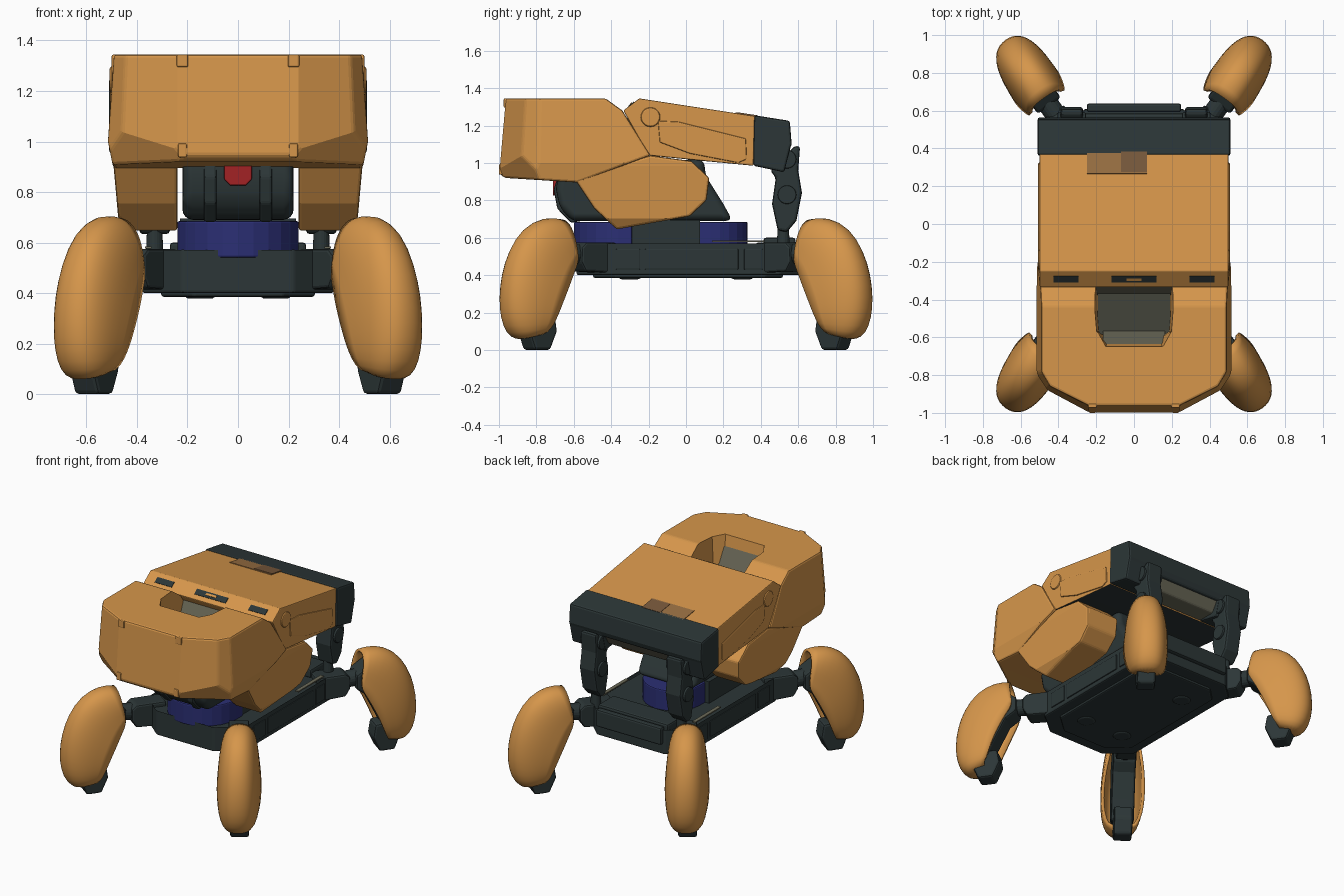
import bpy, bmesh, math
from mathutils import Vector

cube = bpy.data.objects.get("Cube")
if cube:
    bpy.data.objects.remove(cube, do_unlink=True)


def material(name, r, g, b):
    m = bpy.data.materials.new(name)
    m.use_nodes = True
    m.diffuse_color = (r, g, b, 1)
    bsdf = next(n for n in m.node_tree.nodes if n.type == 'BSDF_PRINCIPLED')
    bsdf.inputs["Base Color"].default_value = (r, g, b, 1)
    bsdf.inputs["Roughness"].default_value = 0.7
    return m


ORANGE = material("orange_armour", 0.67, 0.305, 0.07)
DARK = material("dark_metal", 0.025, 0.037, 0.038)
BLUE = material("blue_ring", 0.024, 0.028, 0.175)
RED = material("red_lens", 0.36, 0.016, 0.018)
OLIVE = material("olive_grey", 0.15, 0.145, 0.10)
SHADE = material("dark_olive", 0.055, 0.056, 0.042)
BROWN = material("worn_brown", 0.32, 0.16, 0.055)
UMBER = material("deep_brown", 0.19, 0.10, 0.045)


def finish(name, bm, mats, bevel=0.0, segments=2, smooth=False, turn=0.0):
    bmesh.ops.recalc_face_normals(bm, faces=bm.faces[:])
    for f in bm.faces:
        f.smooth = smooth
    me = bpy.data.meshes.new(name)
    bm.to_mesh(me)
    bm.free()
    for m in mats:
        me.materials.append(m)
    ob = bpy.data.objects.new(name, me)
    bpy.context.collection.objects.link(ob)
    ob.rotation_euler.z = turn
    if bevel:
        mod = ob.modifiers.new("bevel", 'BEVEL')
        mod.width, mod.segments, mod.limit_method = bevel, segments, 'ANGLE'
        mod.harden_normals = smooth
    return ob


def extrude(points, a, b, place):
    """Closed outline swept from depth a to depth b."""
    bm = bmesh.new()
    low = [bm.verts.new(place(p, a)) for p in points]
    high = [bm.verts.new(place(p, b)) for p in points]
    bm.faces.new(low)
    bm.faces.new(high)
    n = len(points)
    for i in range(n):
        j = (i + 1) % n
        bm.faces.new((low[i], low[j], high[j], high[i]))
    return bm


def across(p, x):
    return (x, p[0], p[1])


def along(p, y):
    return (p[0], y, p[1])


def prism(name, points, a, b, mats, cuts=(), place=across, **kw):
    """Side outline, trimmed by outward-facing planes."""
    bm = extrude(points, a, b, place)
    for co, no in cuts:
        bmesh.ops.bisect_plane(bm, geom=bm.verts[:] + bm.edges[:] + bm.faces[:],
                               plane_co=co, plane_no=no, clear_outer=True)
        bmesh.ops.holes_fill(bm, edges=bm.edges[:], sides=0)
    return finish(name, bm, mats, **kw)


def slab(name, plan, z0, z1, mats, **kw):
    return finish(name, extrude(plan, z0, z1, lambda p, z: (p[0], p[1], z)), mats, **kw)


def box(name, centre, size, mat, tilt=0.0, bevel=0.0):
    bm = bmesh.new()
    bmesh.ops.create_cube(bm, size=1)
    bmesh.ops.scale(bm, vec=size, verts=bm.verts)
    ob = finish(name, bm, [mat], bevel)
    ob.location = centre
    ob.rotation_euler.x = tilt
    return ob


def rod(name, p, q, r0, r1, mat, turn=0.0, sides=20):
    p, q = Vector(p), Vector(q)
    bm = bmesh.new()
    bmesh.ops.create_cone(bm, cap_ends=True, segments=sides, radius1=r0, radius2=r1, depth=(q - p).length)
    bmesh.ops.rotate(bm, matrix=(q - p).to_track_quat('Z', 'Y').to_matrix(), verts=bm.verts)
    bmesh.ops.translate(bm, vec=(p + q) / 2, verts=bm.verts)
    return finish(name, bm, [mat], 0.006, turn=turn)


def mirrored(half):
    return half + [(-x, y) for x, y in reversed(half)]


def both(planes):
    return [((s * c[0], c[1], c[2]), (s * n[0], n[1], n[2])) for c, n in planes for s in (1, -1)]


# front hood with faceted corners
hood = prism("front_hood", [(-0.963, 1.345), (-0.43, 1.345), (-0.34, 1.28), (-0.19, 1.04), (-0.58, 0.895),
             (-0.81, 0.91), (-0.97, 0.92), (-0.998, 0.945)], -0.53, 0.53, [ORANGE],
             both([((0.515, 0, 1.0), (1, 0, 0.07)), ((0.515, 0, 1.0), (1, 0, -0.2)),
                   ((0.24, -0.98, 1.15), (0.45, -0.89, 0.078)), ((0.5, -0.815, 1.0), (0.85, -0.5, 0.07)),
                   ((0.25, -0.97, 0.935), (0.55, -0.78, -0.43))]), bevel=0.012)
# cockpit opening, tapered towards its floor
opening = slab("opening_cutter", mirrored([(0.21, -0.1), (0.21, -0.45), (0.2, -0.57), (0.15, -0.66)]),
               1.08, 1.4, [ORANGE])
for v in opening.data.vertices:
    if v.co.z < 1.2:
        v.co.x *= 0.93
        v.co.y = max(v.co.y, -0.6)
opening.hide_render = True
cut = hood.modifiers.new("opening", 'BOOLEAN')
cut.operation, cut.object, cut.solver = 'DIFFERENCE', opening, 'EXACT'
bpy.context.view_layer.objects.active = hood
for m in [m.name for m in hood.modifiers]:
    bpy.ops.object.modifier_apply(modifier=m)
bpy.data.objects.remove(opening, do_unlink=True)
prism("cockpit_back", [(-0.31, 1.25), (-0.375, 1.09), (-0.2, 1.09)], -0.2, 0.2, [OLIVE])
prism("cockpit_front", [(-0.635, 1.27), (-0.56, 1.09), (-0.7, 1.09)], -0.165, 0.165, [OLIVE])
box("cockpit_floor", (0, -0.465, 1.09), (0.385, 0.24, 0.03), SHADE)
for x in (-0.22, 0.22):
    box("upper_clamp", (x, -0.962, 1.32), (0.045, 0.025, 0.05), ORANGE, bevel=0.006)
    box("lower_clamp", (x, -0.988, 0.965), (0.035, 0.025, 0.055), ORANGE, bevel=0.006)

# rear armour block with dark underside
rear = prism("rear_armour", [(-0.335, 1.28), (-0.25, 1.345), (0.37, 1.25), (0.36, 0.985), (0.1, 1.01), (-0.2, 1.04)],
             -0.5, 0.5, [ORANGE, DARK], bevel=0.006)
for f in rear.data.polygons:
    f.material_index = int(f.normal.z < -0.9)
for x, w in ((-0.36, 0.13), (0, 0.24), (0.36, 0.13)):
    box("front_vent", (x, -0.292, 1.313), (w, 0.04, 0.008), DARK, tilt=math.radians(38))
box("vent_bridge", (0, -0.292, 1.315), (0.08, 0.015, 0.012), ORANGE, tilt=math.radians(38))
for s in (-1, 1):
    prism("side_pocket", [(-0.15, 1.225), (-0.04, 1.22), (0.32, 1.13), (0.325, 1.02), (0.28, 1.0), (0.02, 1.05),
          (-0.14, 1.11)], s * 0.49, s * 0.507, [ORANGE], bevel=0.006)
    rod("side_cap", (s * 0.49, -0.19, 1.245), (s * 0.508, -0.19, 1.245), 0.055, 0.05, ORANGE)
slope = math.radians(-8.7)
box("worn_patch", (-0.09, 0.325, 1.258), (0.32, 0.12, 0.006), BROWN, slope)
box("worn_patch_core", (0, 0.33, 1.2585), (0.14, 0.11, 0.008), UMBER, slope)

# dark rear cap, corner brackets and folded arms
prism("rear_cap", [(0.365, 1.255), (0.555, 1.225), (0.565, 1.1), (0.55, 1.06), (0.36, 1.06)], -0.51, 0.51, [DARK],
      bevel=0.012)
prism("cap_underside", [(0.36, 1.07), (0.54, 1.07), (0.49, 0.99), (0.36, 0.99)], -0.26, 0.26, [OLIVE], bevel=0.01)
for s in (-1, 1):
    prism("cap_bracket", [(0.36, 1.1), (0.563, 1.1), (0.525, 0.95), (0.36, 0.985)], s * 0.25, s * 0.51, [DARK],
          bevel=0.012)
    prism("rear_arm", [(0.45, 0.96), (0.58, 1.09), (0.61, 1.09), (0.6, 0.96), (0.62, 0.84), (0.59, 0.69),
          (0.54, 0.63), (0.49, 0.64), (0.46, 0.78), (0.48, 0.92)], s * 0.27, s * 0.39, [DARK], bevel=0.015)
    for z in (1.02, 0.83):
        rod("arm_joint", (s * 0.255, 0.54, z), (s * 0.405, 0.54, z), 0.05, 0.05, DARK)
    rod("arm_pin", (s * 0.33, 0.52, 0.54), (s * 0.33, 0.52, 0.66), 0.035, 0.03, DARK)

# lower side panels
for s in (-1, 1):
    prism("side_panel", [(-0.6, 0.92), (-0.49, 0.755), (-0.37, 0.645), (0.02, 0.715), (0.11, 0.8), (0.125, 0.92),
          (0.03, 1.01), (-0.19, 1.04)], s * 0.24, s * 0.5, [ORANGE],
          [((s * 0.497, 0, 0.95), (s, 0, -0.09)), ((s * 0.473, 0, 0.7), (s * 0.83, 0, -0.55))], bevel=0.012)

# central body, ribs and lens
prism("central_body", [(-0.68, 0.95), (-0.695, 0.86), (-0.675, 0.76), (-0.61, 0.69), (0.25, 0.69), (0.2, 0.78),
      (0.1, 0.94), (0.1, 1.02), (-0.5, 1.0)], -0.22, 0.22, [DARK], bevel=0.055, segments=4, smooth=True)
for x in (-0.11, 0.11):
    prism("body_rib", [(-0.69, 0.91), (-0.708, 0.86), (-0.688, 0.755), (-0.615, 0.68), (-0.5, 0.7), (-0.5, 0.9)],
          x - 0.025, x + 0.025, [DARK], bevel=0.01)
slab("lens", mirrored([(0.055, 0.91), (0.055, 0.85), (0.03, 0.825)]), 0.68, 0.712, [RED],
     bevel=0.006).rotation_euler.x = math.pi / 2

# rounded turntable: blue ends, dark middle
arc = [(math.cos(a * math.pi / 12), math.sin(a * math.pi / 12)) for a in range(13)]
for name, y, r, s in (("front_ring", -0.36, 0.24, -1), ("rear_ring", 0.13, 0.2, 1)):
    outline = [(r, y - s * 0.07)] + [(r * x, y + s * r * h) for x, h in arc] + [(-r, y - s * 0.07)]
    slab(name, outline, 0.54, 0.685, [BLUE], bevel=0.008)
box("ring_middle", (0, -0.125, 0.615), (0.46, 0.4, 0.16), DARK)

# chassis tray
plan = mirrored([(0.22, -0.585), (0.38, -0.45), (0.38, 0.5), (0.26, 0.61)])
bm = extrude(plan, 0.4, 0.58, lambda p, z: (p[0], p[1], z))
top = [f for f in bm.faces if all(v.co.z > 0.5 for v in f.verts)]
bmesh.ops.inset_region(bm, faces=top, thickness=0.05, use_even_offset=True)
bmesh.ops.translate(bm, vec=(0, 0, -0.035), verts=top[0].verts)
finish("chassis", bm, [DARK], 0.01)
slab("belly_plate", [(x * 0.8, y * 0.85) for x, y in plan], 0.385, 0.41, [DARK], bevel=0.01)
for s in (-1, 1):
    for y, w in ((-0.31, 0.13), (0.03, 0.5), (0.36, 0.1)):
        box("chassis_panel", (s * 0.38, y, 0.485), (0.014, w, 0.11), DARK, bevel=0.005)
    box("tray_strip", (s * 0.355, 0.28, 0.58), (0.025, 0.28, 0.008), OLIVE)
    for y in (-0.3, 0.3):
        rod("belly_pad", (s * 0.15, y, 0.4), (s * 0.15, y, 0.378), 0.075, 0.05, DARK)
box("rear_bumper", (0, 0.615, 0.53), (0.5, 0.045, 0.12), DARK, bevel=0.012)
box("rear_deck", (0, 0.5, 0.57), (0.54, 0.17, 0.06), DARK, bevel=0.012)

# legs: (inner reach, inner height, outer reach, outer height, half width) down the shell
SHELL = [(0.785, 0.50, 0.82, 0.70, 0.112), (0.80, 0.46, 0.92, 0.715, 0.123), (0.83, 0.41, 1.05, 0.66, 0.132),
         (0.865, 0.34, 1.135, 0.54, 0.14), (0.895, 0.28, 1.18, 0.41, 0.142), (0.92, 0.22, 1.195, 0.28, 0.139),
         (0.94, 0.17, 1.185, 0.17, 0.132), (0.96, 0.115, 1.15, 0.085, 0.115), (0.99, 0.075, 1.09, 0.05, 0.082)]


def leg(turn, side):
    bm = bmesh.new()
    rings = []
    for a, b, c, d, w in SHELL:
        ring = []
        for k in range(13):
            t = math.pi * k / 12
            u = math.sin(t) ** 0.75 if 0 < k < 12 else 0
            reach = a + (c - a) * u
            across_w = math.copysign(abs(math.cos(t)) ** 0.85, math.cos(t)) * w
            ring.append(bm.verts.new((reach, across_w + side * 0.04 * (reach - 0.83), b + (d - b) * u)))
        rings.append(ring)
    for p, q in zip(rings, rings[1:]):
        for k in range(12):
            bm.faces.new((p[k], p[k + 1], q[k + 1], q[k]))
    bm.faces.new(rings[-1])
    shell = finish("leg_shell", bm, [ORANGE], smooth=True, turn=turn)
    shell.modifiers.new("round", 'SUBSURF').levels = 1
    shell.modifiers["round"].render_levels = 1
    thick = shell.modifiers.new("thickness", 'SOLIDIFY')
    thick.thickness, thick.offset = 0.02, -1
    prism("leg_frame", [(0.77, 0.56), (0.86, 0.62), (1.0, 0.52), (1.07, 0.32), (1.06, 0.14), (0.98, 0.12),
          (0.92, 0.25), (0.84, 0.41), (0.77, 0.46)], -0.075, 0.075, [DARK], place=along, bevel=0.015, turn=turn)
    prism("foot", [(0.93, 0), (1.03, 0), (1.07, 0.1), (1.02, 0.2), (0.9, 0.19), (0.885, 0.1)], -0.06, 0.06,
          [DARK], place=along, bevel=0.015, turn=turn)
    prism("hip_block", [(0.5, 0.41), (0.7, 0.42), (0.73, 0.47), (0.73, 0.55), (0.7, 0.575), (0.5, 0.575)],
          -0.065, 0.065, [DARK], place=along, bevel=0.012, turn=turn)
    rod("hip_link", (0.68, 0, 0.51), (0.84, 0, 0.52), 0.055, 0.055, DARK, turn)


for sx in (-1, 1):
    for sy in (-1, 1):
        leg(math.atan2(sy * 0.81, sx * 0.58), sx * sy)
